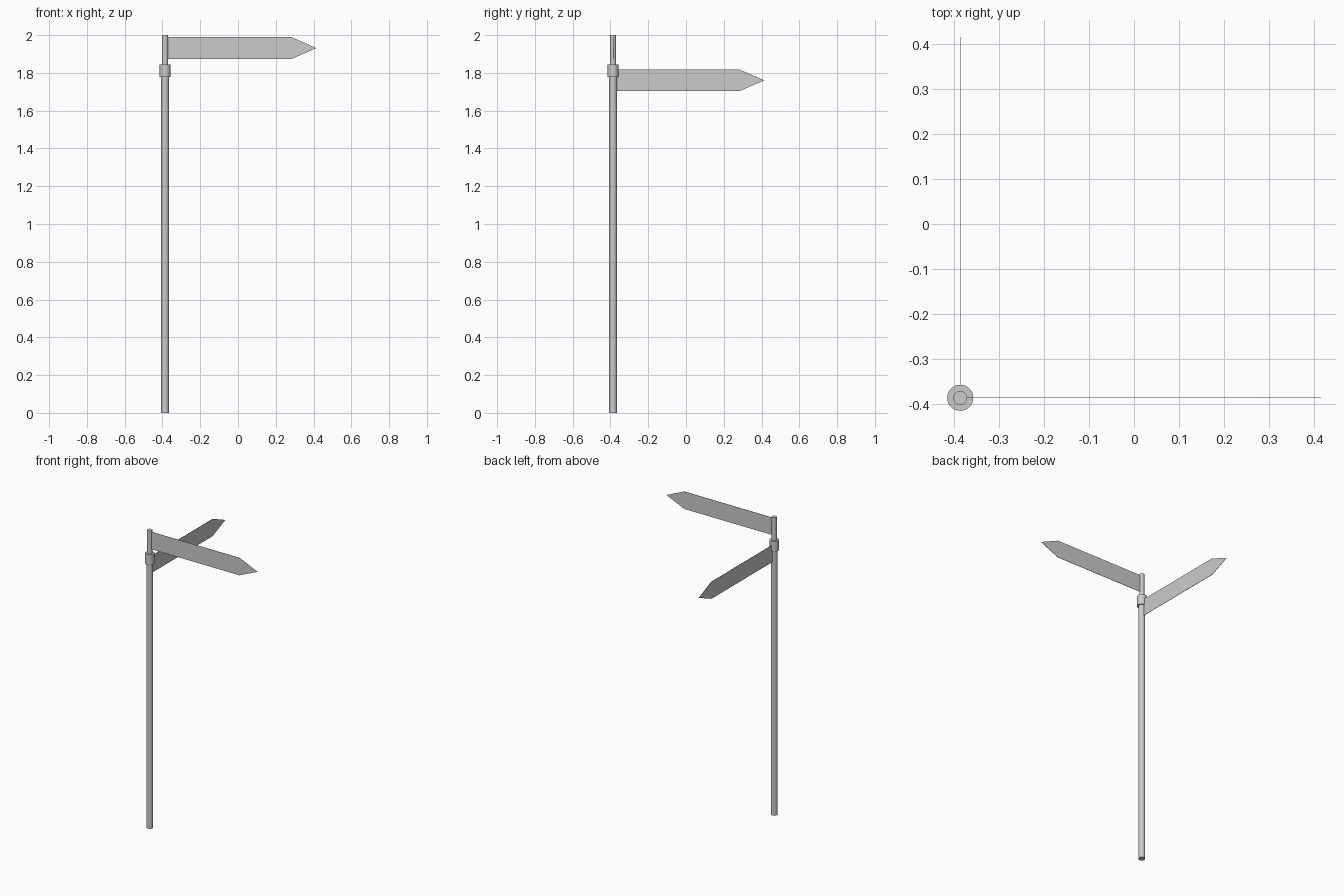
import bpy, bmesh, math
from mathutils import Matrix

if "Cube" in bpy.data.objects:
    bpy.data.objects.remove(bpy.data.objects["Cube"])

CX = CY = -0.386  # pole axis


def cylinder(name, radius, z0, z1):
    bpy.ops.mesh.primitive_cylinder_add(vertices=32, radius=radius, depth=z1 - z0,
                                        location=(CX, CY, (z0 + z1) / 2))
    ob = bpy.context.object
    ob.name = name
    bpy.ops.object.shade_smooth_by_angle(angle=math.radians(40))
    return ob


def arrow_sign(name, start, z0, z1, angle, thick=0.002):
    # pointed board running out from the pole axis, then turned to its direction
    shoulder, tip = 0.668, 0.801
    outline = [(start, z0), (shoulder, z0), (tip, (z0 + z1) / 2), (shoulder, z1), (start, z1)]
    bm = bmesh.new()
    face = bm.faces.new([bm.verts.new((x, -thick / 2, z)) for x, z in outline])
    ext = bmesh.ops.extrude_face_region(bm, geom=[face])
    verts = [v for v in ext["geom"] if isinstance(v, bmesh.types.BMVert)]
    bmesh.ops.translate(bm, verts=verts, vec=(0, thick, 0))
    bmesh.ops.recalc_face_normals(bm, faces=bm.faces[:])
    mesh = bpy.data.meshes.new(name)
    bm.to_mesh(mesh)
    bm.free()
    ob = bpy.data.objects.new(name, mesh)
    bpy.context.collection.objects.link(ob)
    ob.matrix_world = Matrix.Translation((CX, CY, 0)) @ Matrix.Rotation(angle, 4, 'Z')


# Pole, collar and slim top tube
cylinder("main_pole", 0.021, 0, 1.78)
cylinder("collar", 0.029, 1.777, 1.845)
cylinder("top_tube", 0.0155, 1.84, 2.0)

# Two direction boards at right angles
arrow_sign("upper_sign", 0.014, 1.873, 1.99, 0)
arrow_sign("lower_sign", 0.02, 1.703, 1.818, math.pi / 2)
